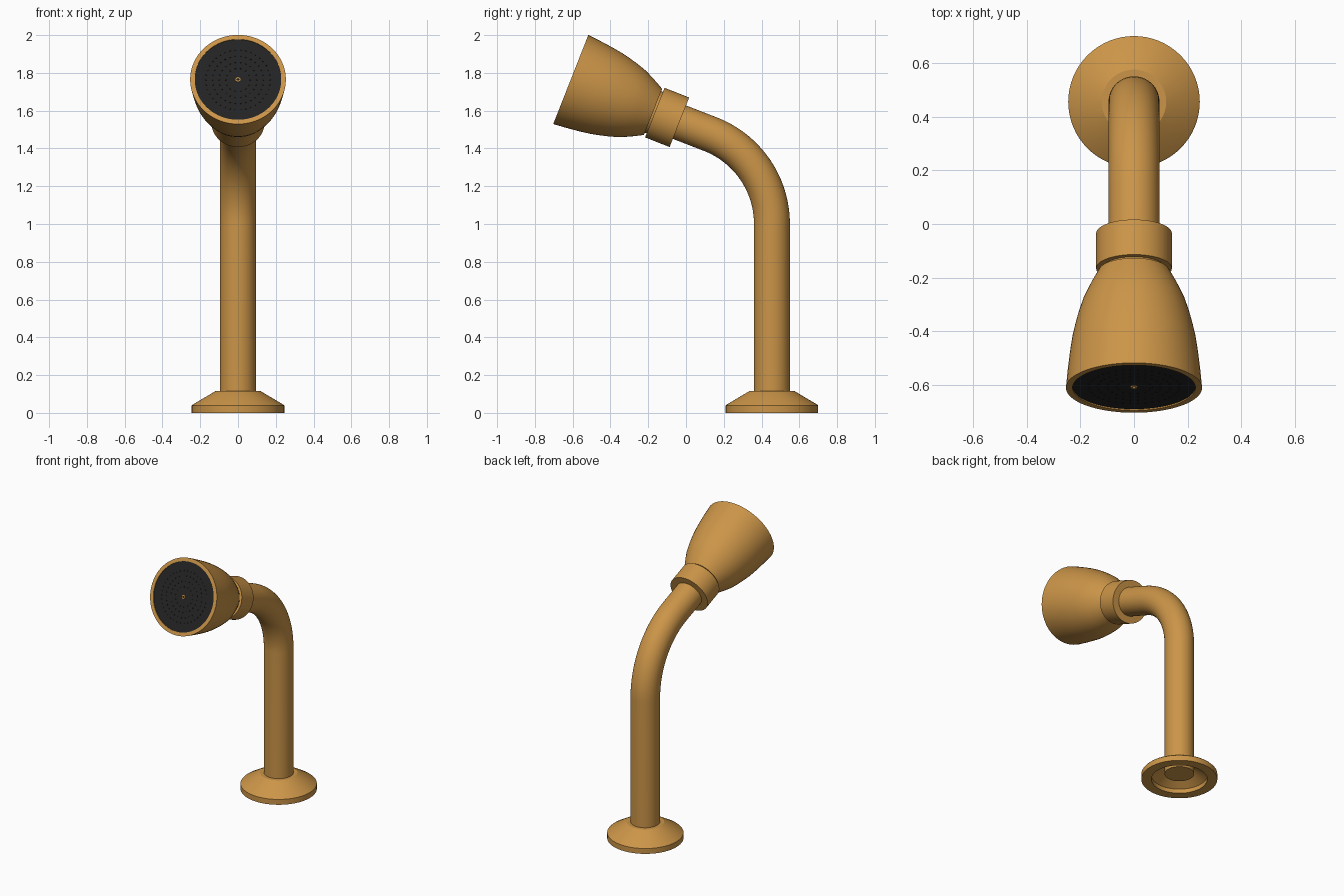
import bpy, bmesh, math
from mathutils import Matrix, Vector

if "Cube" in bpy.data.objects:
    bpy.data.objects.remove(bpy.data.objects["Cube"])

SEG = 64
TILT = math.radians(68.5)          # shower head axis, turned from +z towards -y
FACE = Vector((0, -0.61, 1.765))   # centre of the spray face
HEAD = Matrix.Translation(FACE) @ Matrix.Rotation(TILT, 4, 'X')
PIPE_Y, PIPE_R = 0.455, 0.095


def material(name, rgb):
    m = bpy.data.materials.new(name)
    m.diffuse_color = (*rgb, 1)
    m.use_nodes = True
    m.node_tree.nodes["Principled BSDF"].inputs["Base Color"].default_value = m.diffuse_color
    return m


brass = material("brass", (0.60, 0.30, 0.065))
black = material("black_rubber", (0.017, 0.017, 0.017))


def finish(name, bm, mat, matrix=Matrix()):
    bmesh.ops.remove_doubles(bm, verts=bm.verts, dist=1e-6)
    bmesh.ops.recalc_face_normals(bm, faces=bm.faces)
    me = bpy.data.meshes.new(name)
    bm.to_mesh(me)
    bm.free()
    me.materials.append(mat)
    ob = bpy.data.objects.new(name, me)
    ob.matrix_world = matrix
    bpy.context.collection.objects.link(ob)
    bpy.ops.object.select_all(action='DESELECT')
    ob.select_set(True)
    bpy.context.view_layer.objects.active = ob
    bpy.ops.object.shade_smooth_by_angle(angle=math.radians(30))
    return ob


def lathe(name, profile, mat, matrix=Matrix(), seg=SEG):
    """Spin a (radius, height) profile around local z."""
    bm = bmesh.new()
    vs = [bm.verts.new((r, 0, h)) for r, h in profile]
    es = [bm.edges.new(p) for p in zip(vs, vs[1:])]
    bmesh.ops.spin(bm, geom=vs + es, cent=(0, 0, 0), axis=(0, 0, 1),
                   angle=math.tau, steps=seg, use_merge=True)
    return finish(name, bm, mat, matrix)


# Wall flange, hollow underneath
lathe("flange", [(0.09, 0.115), (0.12, 0.115), (0.238, 0.045), (0.245, 0.038),
                 (0.245, 0), (0.18, 0), (0.18, 0.03), (0.09, 0.085)],
      brass, Matrix.Translation((0, PIPE_Y, 0)))

# Bent pipe: straight riser, arc, then straight into the collar
bend_r, bend_z = 0.51, 1.0
stations = [(Vector((0, PIPE_Y, 0.04)), 0.0)]
for i in range(25):
    a = TILT * i / 24
    stations.append((Vector((0, PIPE_Y - bend_r * (1 - math.cos(a)),
                             bend_z + bend_r * math.sin(a))), a))
stations.append((HEAD @ Vector((0, 0, -0.5)), TILT))
bm = bmesh.new()
rings = []
for pos, a in stations:
    m = Matrix.Translation(pos) @ Matrix.Rotation(a, 4, 'X')
    rings.append([bm.verts.new(m @ Vector((PIPE_R * math.cos(t), PIPE_R * math.sin(t), 0)))
                  for t in (math.tau * k / SEG for k in range(SEG))])
for lo, hi in zip(rings, rings[1:]):
    for k in range(SEG):
        n = (k + 1) % SEG
        bm.faces.new((lo[k], lo[n], hi[n], hi[k]))
bm.faces.new(rings[0])
bm.faces.new(rings[-1])
finish("bent_pipe", bm, brass)

# Collar nut
lathe("collar", [(0.09, -0.618), (0.141, -0.618), (0.141, -0.478), (0.09, -0.478)],
      brass, HEAD)

# Bell-shaped head with a thin rim and a short neck
lathe("shower_head", [(0.0, -0.48), (0.118, -0.48), (0.118, -0.468), (0.131, -0.468),
                      (0.152, -0.43), (0.172, -0.39), (0.190, -0.35), (0.206, -0.30),
                      (0.219, -0.25), (0.230, -0.20), (0.239, -0.14), (0.247, -0.07),
                      (0.2535, 0), (0.229, 0), (0.229, -0.02)], brass, HEAD)

# Dark spray face with rings of nozzles and a small centre ring
lathe("spray_face", [(0.2295, -0.005), (0, -0.005)], black, HEAD)
bm = bmesh.new()
for radius, count in ((0.065, 14), (0.10, 22), (0.135, 30), (0.17, 38)):
    for k in range(count):
        t = math.tau * k / count
        bmesh.ops.create_cone(bm, cap_ends=True, segments=8, radius1=0.004,
                              radius2=0.003, depth=0.004,
                              matrix=Matrix.Translation((radius * math.cos(t),
                                                         radius * math.sin(t), -0.004)))
finish("nozzles", bm, black, HEAD)
lathe("centre_ring", [(0.007, -0.005), (0.007, 0), (0.013, 0), (0.013, -0.005)],
      brass, HEAD, 24)
